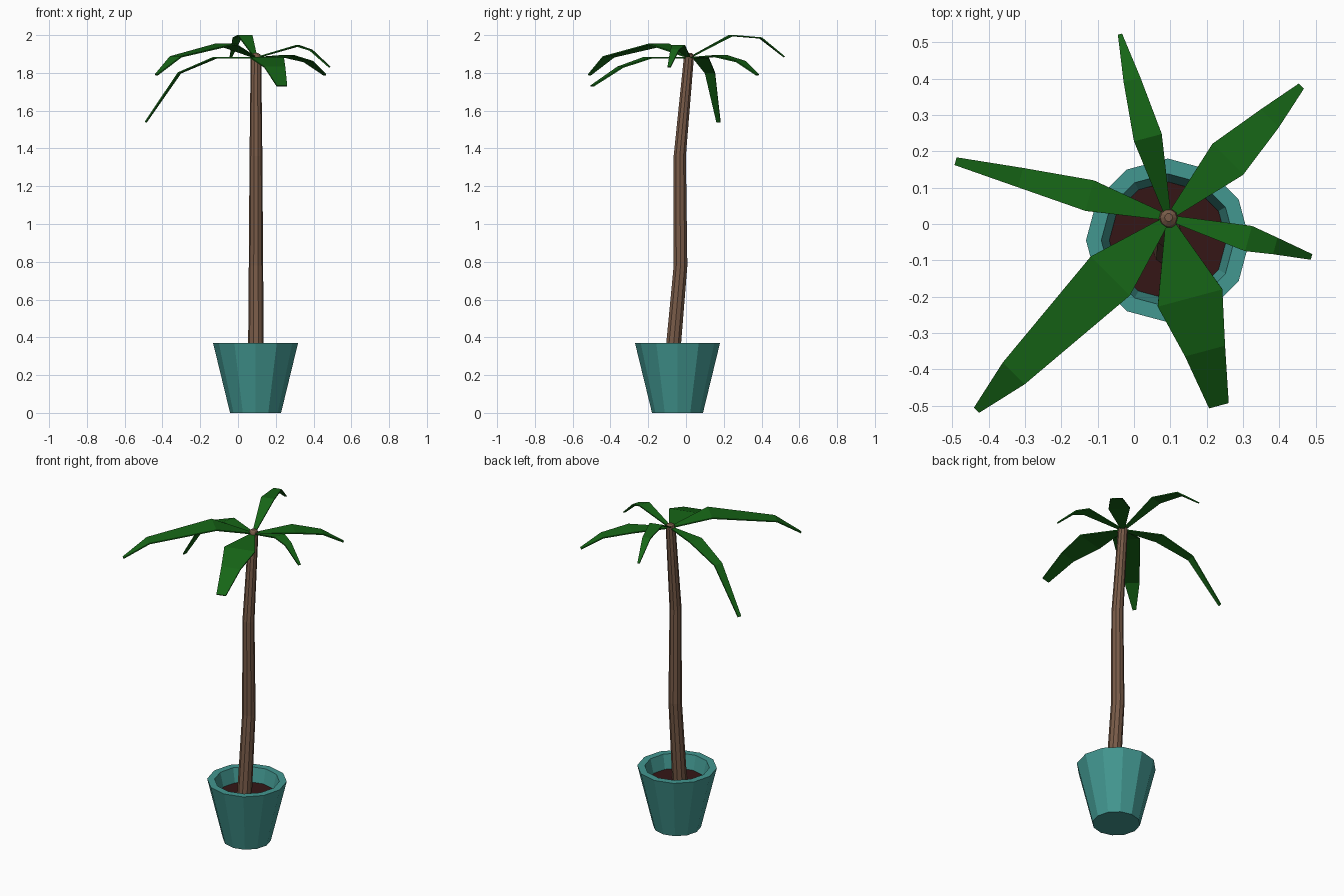
import bpy, math
from mathutils import Vector

if "Cube" in bpy.data.objects:
    bpy.data.objects.remove(bpy.data.objects["Cube"])


def material(name, rgb):
    m = bpy.data.materials.new(name)
    m.diffuse_color = (*rgb, 1)
    m.use_nodes = True
    m.node_tree.nodes["Principled BSDF"].inputs["Base Color"].default_value = m.diffuse_color
    return m


TEAL = material("teal", (0.055, 0.31, 0.28))
SOIL = material("soil", (0.035, 0.008, 0.008))
BARK = material("bark", (0.19, 0.105, 0.065))
LEAF = material("leaf", (0.008, 0.13, 0.008))


def mesh_object(name, verts, faces, mat):
    me = bpy.data.meshes.new(name)
    me.from_pydata(verts, [], faces)
    me.materials.append(mat)
    ob = bpy.data.objects.new(name, me)
    bpy.context.collection.objects.link(ob)
    return ob


def loft(name, rings, sides, mat, cap_end=True):
    """Join horizontal rings given as (x, y, z, radius)."""
    verts, faces = [], []
    for x, y, z, r in rings:
        for i in range(sides):
            a = 2 * math.pi * i / sides
            verts.append((x + r * math.cos(a), y + r * math.sin(a), z))
    for k in range(len(rings) - 1):
        for i in range(sides):
            j = (i + 1) % sides
            faces.append((k * sides + i, k * sides + j,
                          (k + 1) * sides + j, (k + 1) * sides + i))
    faces.append(tuple(reversed(range(sides))))
    if cap_end:
        faces.append(tuple(range((len(rings) - 1) * sides, len(rings) * sides)))
    return mesh_object(name, verts, faces, mat)


# Tapered pot with a thick rim, and the soil inside it
PX, PY = 0.093, -0.045
loft("pot", [(PX, PY, z, r) for z, r in
             ((0, 0.135), (0.37, 0.225), (0.37, 0.183), (0.28, 0.161))],
     12, TEAL, cap_end=False)
loft("soil", [(PX, PY, 0.27, 0.157), (PX, PY, 0.285, 0.161)], 12, SOIL)

# Gently bent trunk with a small domed top
loft("trunk", [(0.095, -0.073, 0.28, 0.042), (0.095, -0.029, 0.78, 0.038),
               (0.095, -0.033, 1.36, 0.034), (0.095, 0.015, 1.88, 0.028),
               (0.095, 0.017, 1.897, 0.023), (0.095, 0.018, 1.906, 0.011)],
     10, BARK)

# Fronds: (x, y, z, width) at the first bend, second bend and tip
ROOT = Vector((0.095, 0.017, 1.88))
FRONDS = {
    "left": ((-0.122, 0.078, 1.88, 0.087), (-0.31, 0.127, 1.80, 0.055), (-0.488, 0.172, 1.54, 0.022)),
    "back": ((0.038, 0.238, 1.998, 0.079), (-0.005, 0.395, 1.985, 0.048), (-0.038, 0.52, 1.885, 0.012)),
    "back_right": ((0.258, 0.178, 1.89, 0.12), (0.373, 0.29, 1.86, 0.07), (0.459, 0.378, 1.79, 0.02)),
    "right": ((0.315, -0.04, 1.944, 0.072), (0.387, -0.06, 1.92, 0.047), (0.486, -0.09, 1.83, 0.016)),
    "front_right": ((0.154, -0.203, 1.88, 0.184), (0.195, -0.348, 1.83, 0.114), (0.233, -0.498, 1.73, 0.056)),
    "front_left": ((-0.065, -0.143, 1.952, 0.152), (-0.33, -0.41, 1.885, 0.085), (-0.432, -0.511, 1.79, 0.02)),
}
for name, stations in FRONDS.items():
    tip = Vector(stations[-1][:3])
    side = Vector((0, 0, 1)).cross(tip - ROOT).normalized()
    verts = []
    for x, y, z, w in ((*ROOT, 0.015), *stations):
        c = Vector((x, y, z))
        verts += [c - side * w / 2, c + side * w / 2]
    faces = [(2 * k, 2 * k + 2, 2 * k + 3, 2 * k + 1) for k in range(3)]
    ob = mesh_object("frond_" + name, verts, faces, LEAF)
    mod = ob.modifiers.new("thickness", "SOLIDIFY")
    mod.thickness = 0.007
    mod.offset = 0
